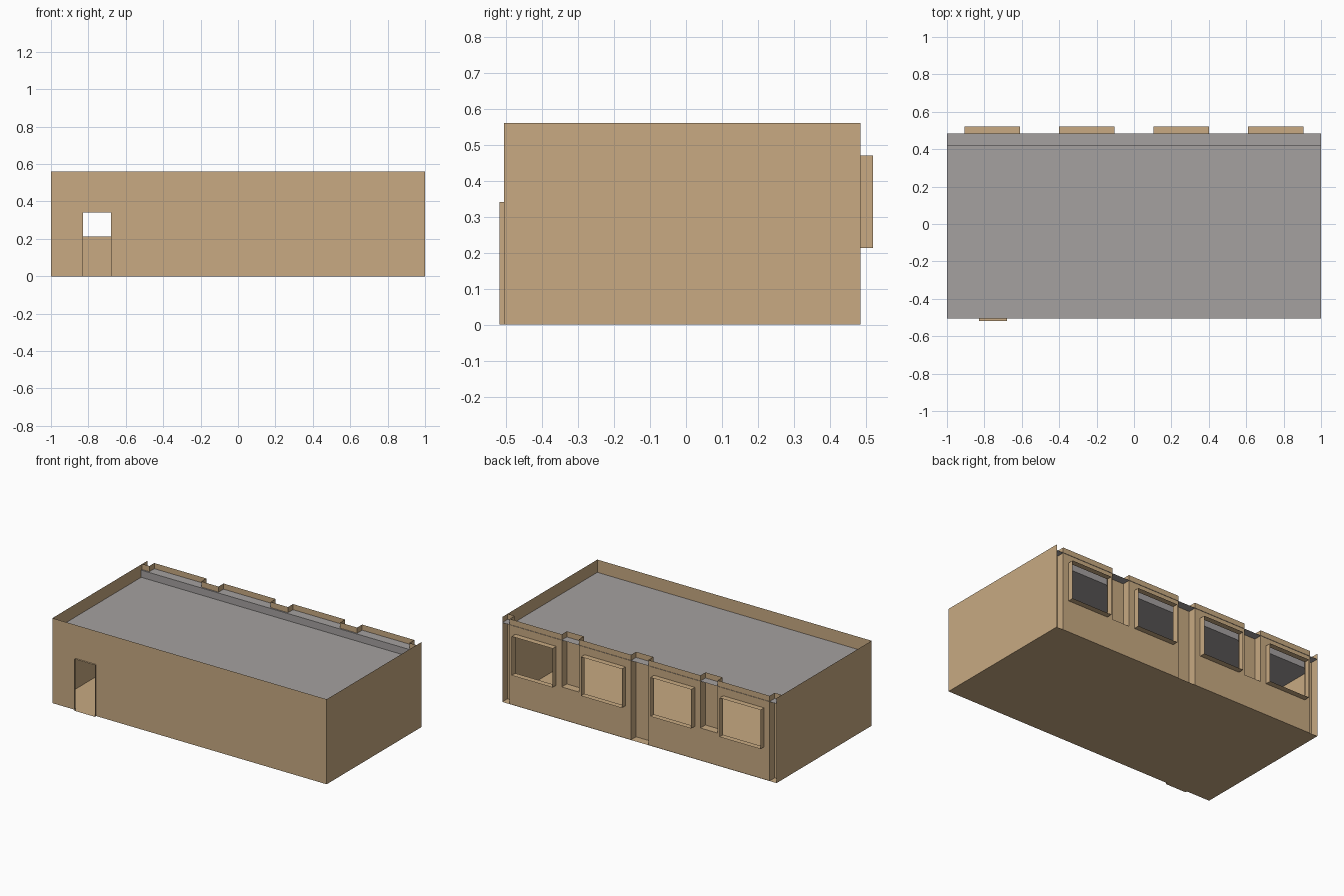
import bpy, bmesh

if "Cube" in bpy.data.objects:
    bpy.data.objects.remove(bpy.data.objects["Cube"])

def material(name, rgb):
    m = bpy.data.materials.new(name)
    m.diffuse_color = (*rgb, 1)
    m.use_nodes = True
    m.node_tree.nodes["Principled BSDF"].inputs["Base Color"].default_value = m.diffuse_color
    return m

TAN = material("tan_wall", (0.578, 0.402, 0.223))
GRAY = material("gray_roof", (0.376, 0.356, 0.352))

X, YF, YB, H = 1.0, -0.505, 0.485, 0.56   # shell extents
YP, YR = 0.482, 0.43                      # window panels and recessed back wall
SILL, HEAD = 0.213, 0.47                  # window opening heights

def sheet(name, quads, mat):
    """Object made of thin sheets, one per quad."""
    bm = bmesh.new()
    for q in quads:
        bm.faces.new([bm.verts.new(p) for p in q])
    bmesh.ops.remove_doubles(bm, verts=bm.verts, dist=1e-5)
    bmesh.ops.recalc_face_normals(bm, faces=bm.faces)
    me = bpy.data.meshes.new(name)
    bm.to_mesh(me)
    bm.free()
    me.materials.append(mat)
    ob = bpy.data.objects.new(name, me)
    bpy.context.collection.objects.link(ob)
    return ob

def wall_x(y, x0, x1, z0, z1):
    return [(x0, y, z0), (x1, y, z0), (x1, y, z1), (x0, y, z1)]

def wall_y(x, y0, y1, z0, z1):
    return [(x, y0, z0), (x, y1, z0), (x, y1, z1), (x, y0, z1)]

def flat(z, x0, x1, y0, y1):
    return [(x0, y0, z), (x1, y0, z), (x1, y1, z), (x0, y1, z)]

def holed(y, xs, zs):
    """3x3 grid wall with the centre cell left open."""
    return [wall_x(y, xs[i], xs[i + 1], zs[j], zs[j + 1])
            for i in range(3) for j in range(3)
            if (i, j) != (1, 1) and zs[j + 1] > zs[j]]

# floor and plain side walls
sheet("floor", [flat(0, -X, X, YF, YB)], TAN)
for s, n in ((-1, "left_wall"), (1, "right_wall")):
    sheet(n, [wall_y(s * X, YF, YB, 0, H)], TAN)

# front wall with door opening and its shallow surround
D0, D1, DH = -0.83, -0.68, 0.34
sheet("front_wall", holed(YF, (-X, D0, D1, X), (0, 0, DH, H)), TAN)
sheet("door_surround", [wall_y(D0, -0.518, YF, 0, DH), wall_y(D1, -0.518, YF, 0, DH),
                        flat(DH, D0, D1, -0.518, YF), flat(0, D0, D1, -0.518, YF)], TAN)

# back wall: projecting window panels with recesses between them
for i, c in enumerate((-0.758, -0.253, 0.253, 0.758)):
    p0, p1, w0, w1 = c - 0.19, c + 0.19, c - 0.149, c + 0.149
    sheet(f"window_panel_{i}", holed(YP, (p0, w0, w1, p1), (0, SILL, HEAD, H))
          + [wall_y(p, YR, YP, 0, H) for p in (p0, p1)], TAN)
    # open window surround
    sheet(f"window_surround_{i}", [wall_y(w0, YP, 0.52, SILL, HEAD), wall_y(w1, YP, 0.52, SILL, HEAD),
                                   flat(SILL, w0, w1, YP, 0.52), flat(HEAD, w0, w1, YP, 0.52)], TAN)

# recessed strips at the corners and centre, full height
for n, a, b in (("left", -X, -0.948), ("center", -0.063, 0.063), ("right", 0.948, X)):
    sheet(n + "_recess", [wall_x(YR, a, b, 0, H)], TAN)

# shallow slots above sill level between paired windows
for s, n in ((-1, "left"), (1, "right")):
    a, b = sorted((s * 0.443, s * 0.568))
    sheet(n + "_slot", [wall_x(YP, a, b, 0, SILL), flat(SILL, a, b, YR, YP),
                        wall_x(YR, a, b, SILL, H)], TAN)

# roof sheet with a raised strip along the back
RZ, LZ, RY = 0.476, 0.523, 0.42
sheet("roof", [flat(RZ, -X, X, YF, RY), wall_x(RY, -X, X, RZ, LZ),
               flat(LZ, -X, X, RY, YB)], GRAY)
